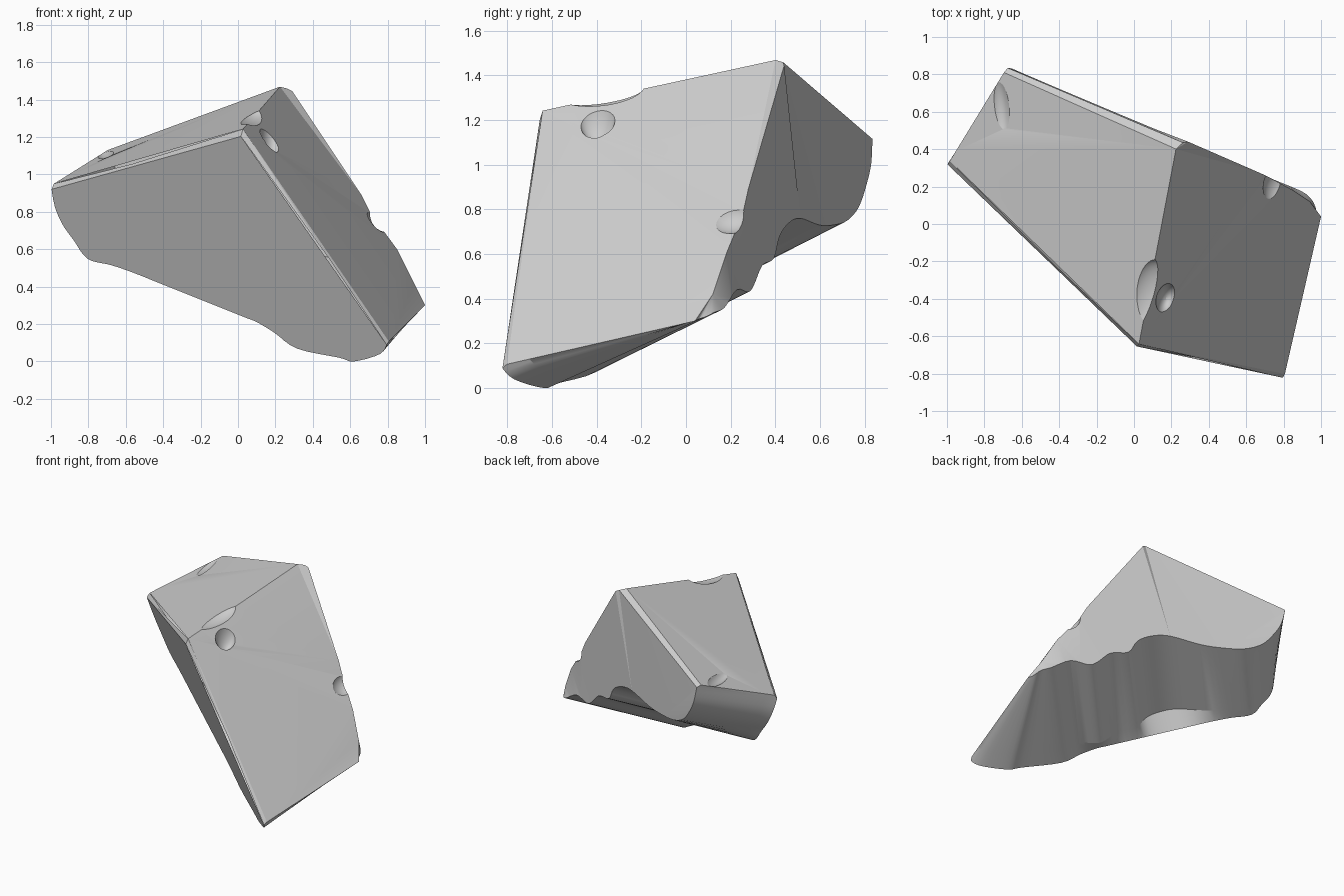
import bpy, bmesh
from mathutils import Vector

if "Cube" in bpy.data.objects:
    bpy.data.objects.remove(bpy.data.objects["Cube"])


def front(x, z):
    # slanted front plane
    return Vector((x, -0.839 * x - 0.437 * z - 0.116, z))


def back(x, z):
    # near-vertical back plane
    return Vector((x, -0.42 * x + 0.01 * z + 0.547, z))


def spline(pts, steps):
    # Catmull-Rom resampling of a list of vectors
    out = []
    for i in range(len(pts) - 1):
        a, b, c, d = pts[max(i - 1, 0)], pts[i], pts[i + 1], pts[min(i + 2, len(pts) - 1)]
        for k in range(steps):
            t = k / steps
            out.append(0.5 * (2 * b + (c - a) * t + (2 * a - 5 * b + 4 * c - d) * t * t
                              + (3 * b - a - 3 * c + d) * t ** 3))
    return out + [pts[-1]]


# blunt lower end
backs = [Vector((1.0, 0.04, 0.30)), Vector((0.98, 0.06, 0.31)), Vector((0.97, 0.09, 0.32)),
         Vector((0.95, 0.13, 0.34))]
fronts = [front(0.80, 0.10), front(0.76, 0.04), front(0.62, 0.0), front(0.54, 0.02)]
mids = [b.lerp(f, 0.85) for b, f in zip(backs, fronts)]

# broken underside: back outline swept along the fracture direction
sweep = Vector((1, 1, 0.5))
under = [(0.90, 0.36), (0.77, 0.44), (0.65, 0.43), (0.59, 0.46), (0.50, 0.55), (0.38, 0.58),
         (0.32, 0.68), (0.22, 0.74), (0.10, 0.76), (-0.10, 0.73), (-0.25, 0.73), (-0.40, 0.75)]
for x, z in under:
    b = back(x, z)
    t = (b.y + 0.839 * b.x + 0.437 * b.z + 0.116) / 2.0575
    f = b - sweep * t
    backs.append(b)
    mids.append(b - sweep * t * 0.88)
    fronts.append(front(f.x, 0.25 - 0.4 * f.x) if -0.65 < f.x < 0.12 else f)

# rounded left end
for b, f in ((back(-0.52, 0.81), front(-0.88, 0.65)), (back(-0.60, 0.91), front(-0.94, 0.735)),
             (back(-0.65, 1.01), front(-0.98, 0.83)),
             (Vector((-0.68, 0.835, 1.14)), front(-1.0, 0.94))):
    backs.append(b)
    mids.append(b.lerp(f, 0.85))
    fronts.append(f)

bm = bmesh.new()
rows = [[bm.verts.new(p) for p in spline(r, 4)] for r in (backs, mids, fronts)]
B, M, F = rows
for r0, r1 in ((B, M), (M, F)):
    for i in range(len(r0) - 1):
        bm.faces.new((r0[i], r0[i + 1], r1[i + 1], r1[i]))

# main flat faces
peak = bm.verts.new(front(0.02, 1.235))
crest = [bm.verts.new(p) for p in (Vector((0.23, 0.43, 1.475)), back(0.29, 1.445), back(0.66, 0.89),
                                   back(0.71, 0.79), Vector((0.85, 0.18, 0.60)),
                                   Vector((0.94, 0.12, 0.42)))]
bm.faces.new(F + [peak])
bm.faces.new(B + crest)
bm.faces.new([peak, crest[0], B[-1], M[-1], F[-1]])
bm.faces.new([peak, F[0], M[0], B[0]] + crest[::-1])
worn = [bm.edges.get(e) for e in ((peak, F[-1]), (peak, F[0]), (crest[0], B[-1]))]
bmesh.ops.bevel(bm, geom=worn, offset=0.03, segments=1, profile=0.5, affect='EDGES',
                clamp_overlap=False)
bmesh.ops.triangulate(bm, faces=[f for f in bm.faces if len(f.verts) > 4])
bmesh.ops.recalc_face_normals(bm, faces=bm.faces)
mesh = bpy.data.meshes.new("rock")
bm.to_mesh(mesh)
bm.free()
rock = bpy.data.objects.new("rock", mesh)
bpy.context.collection.objects.link(rock)

# chipped dents: location, radii, z rotation
dents = [((0.07, -0.42, 1.36), (0.13, 0.24, 0.10), -0.2),
         ((0.18, -0.40, 1.24), (0.06, 0.09, 0.14), -0.3),
         ((0.79, 0.19, 0.79), (0.10, 0.13, 0.10), 0.0),
         ((-0.72, 0.60, 1.18), (0.07, 0.22, 0.10), 0.1),
         ((-0.30, 0.04, 1.33), (0.12, 0.07, 0.06), -0.3)]
for i, (loc, rad, rot) in enumerate(dents):
    bpy.ops.mesh.primitive_uv_sphere_add(segments=32, ring_count=20, location=loc, rotation=(0, 0, rot))
    cut = bpy.context.object
    cut.name = f"dent_cutter_{i + 1}"
    cut.scale = rad
    cut.hide_render = True
    cut.hide_set(True)
    mod = rock.modifiers.new("dent", 'BOOLEAN')
    mod.operation, mod.solver, mod.object = 'DIFFERENCE', 'EXACT', cut

# bake the dents, then smooth with crisp edges
bpy.ops.object.select_all(action='DESELECT')
bpy.context.view_layer.objects.active = rock
rock.select_set(True)
bpy.ops.object.convert(target='MESH')
bpy.ops.object.shade_smooth_by_angle(angle=0.3)
